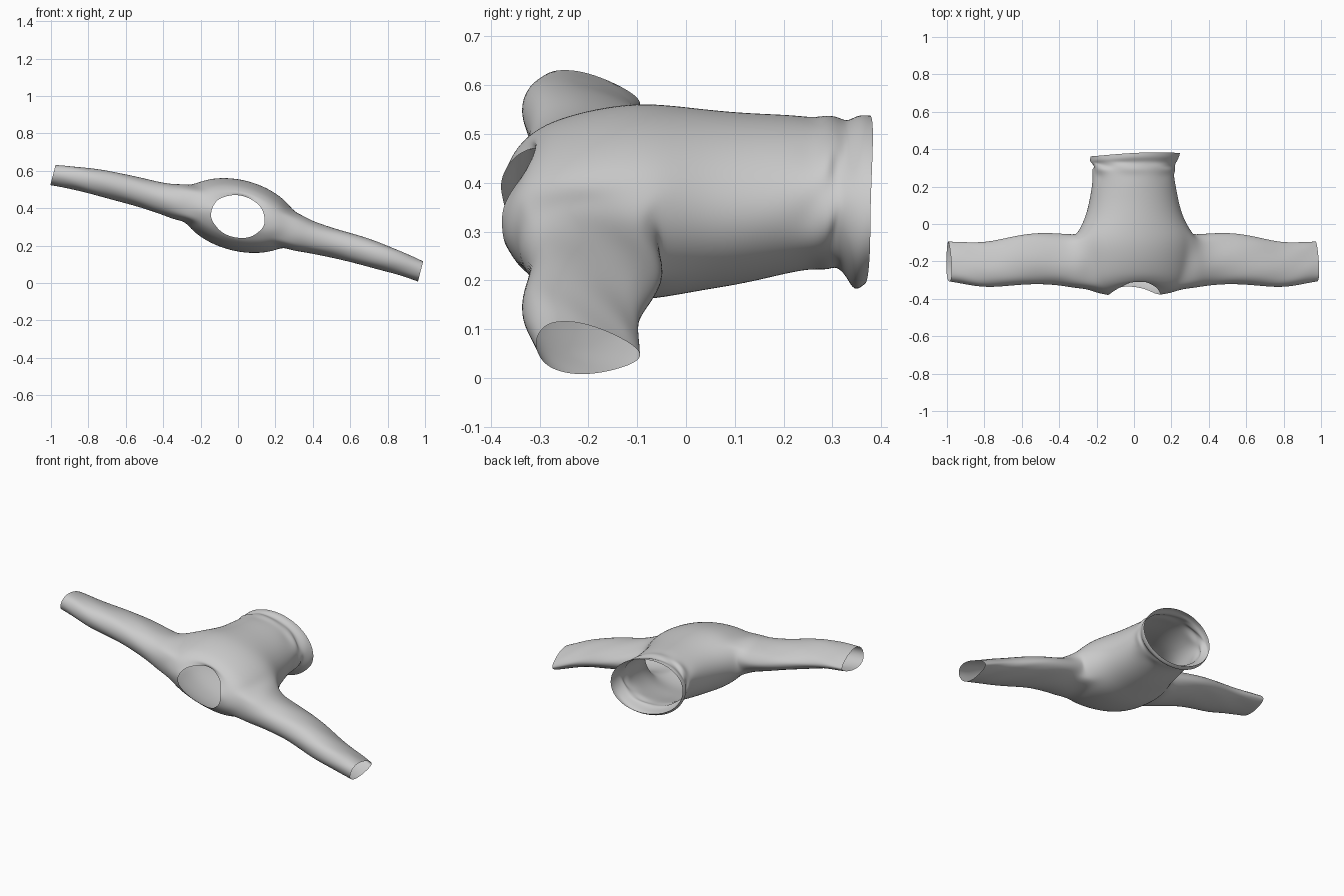
import bpy, bmesh
from math import sin, cos, pi, radians, atan2

if "Cube" in bpy.data.objects:
    bpy.data.objects.remove(bpy.data.objects["Cube"])

TILT, Z0, N = radians(14.7), 0.345, 32
bm = bmesh.new()


def put(u, y, w):
    """Vertex in the garment's own tilted frame (u across, y along, w thickness)."""
    return bm.verts.new((u * cos(TILT) + w * sin(TILT), y, Z0 - u * sin(TILT) + w * cos(TILT)))


# Torso rings: y at sides, half width, half height, centre u, centre w, y pull at top, y pull at bottom, wrinkle
rings = [
    (.370, .244, .167, .002, .022, .012, -.006, 0),
    (.346, .244, .179, -.002, .012, .010, -.004, .002),
    (.328, .232, .152, -.006, .022, .004, 0, .006),
    (.310, .218, .148, -.010, .034, 0, 0, .009),
    (.290, .228, .154, -.010, .034, 0, 0, .008),
    (.262, .221, .150, -.01, .033, 0, 0, .006),
    (.220, .226, .156, -.01, .032, 0, 0, .001),
    (.120, .243, .170, -.006, .022, 0, 0, 0),
    (.030, .268, .180, -.004, .020, 0, 0, 0),
    (-.050, .315, .189, 0, .018, 0, 0, 0),
    (-.110, .325, .191, 0, .016, 0, 0, 0),
    (-.170, .320, .185, 0, .014, 0, 0, 0),
    (-.230, .312, .174, 0, .012, .006, .006, 0),
    (-.295, .296, .157, 0, .012, .022, .016, 0),
    (-.348, .262, .138, 0, .012, .050, .040, 0),
    (-.369, .205, .125, 0, .012, .058, .043, .003),
    (-.379, .146, .113, -.003, .010, .074, .045, .002),
]
ARM0, ARM1, ARMS = 9, 14, 3   # armhole: first ring, last ring, half width in segments

grid, loc = [], {}
for j, (y, a, b, cu, cw, top, bot, wr) in enumerate(rings):
    row = []
    for i in range(N):
        t = 2 * pi * i / N
        pull = (top if sin(t) > 0 else bot) * sin(t) ** 2
        lean = .008 * cos(t) if j < 2 else 0          # hem sits slightly askew
        k = wr * sin(7 * t + 2.1 * j) * abs(cos(t))
        p = (cu + (a + k) * cos(t), y + pull + lean + k * .8, cw + (b + k) * sin(t))
        v = put(*p)
        loc[v] = p
        row.append(v)
    grid.append(row)


def in_armhole(i, j):
    if not ARM0 <= j < ARM1:
        return False
    return any((i - c + ARMS) % N < 2 * ARMS for c in (0, N // 2))


for j in range(len(rings) - 1):
    for i in range(N):
        if not in_armhole(i, j):
            n = (i + 1) % N
            bm.faces.new((grid[j][i], grid[j][n], grid[j + 1][n], grid[j + 1][i]))

# Sleeve stations: u, centre y, half depth y, centre w, half thickness, blend from armhole shape
stations = [
    (.325, -.198, .144, .005, .100, .2),
    (.375, -.193, .142, .002, .089, 0),
    (.450, -.185, .140, 0, .081, 0),
    (.560, -.183, .138, .002, .076, 0),
    (.680, -.198, .132, 0, .074, 0),
    (.790, -.216, .124, -.006, .068, 0),
    (.880, -.215, .118, -.012, .061, 0),
    (.960, -.205, .112, -.022, .056, 0),
    (1.016, -.200, .108, -.030, .053, 0),
]


def sleeve(side):
    c = 0 if side > 0 else N // 2
    # walk the armhole so both sides start on the same face of the garment
    g = lambda i, j: grid[j][(c + i) % N]
    loop = [g(i, ARM0) for i in range(-ARMS, ARMS + 1)]
    loop += [g(ARMS, j) for j in range(ARM0 + 1, ARM1 + 1)]
    loop += [g(i, ARM1) for i in range(ARMS - 1, -ARMS - 1, -1)]
    loop += [g(-ARMS, j) for j in range(ARM1 - 1, ARM0, -1)]
    base = [loc[v] for v in loop]
    ang = [atan2((p[2] - .012) / .10, (p[1] + .19) / .145) for p in base]
    prev = loop
    for n, (u, yc, ry, wc, rw, mix) in enumerate(stations):
        f = n / (len(stations) - 1)
        cur = []
        for p, t in zip(base, ang):
            taper = 1 - (.15 + .25 * f) * cos(t)   # fuller toward the shoulder-side edge
            droop = .012 * f * cos(t)
            q = (yc + ry * cos(t), wc + rw * sin(t) * taper - droop)
            fold = .003 * sin(5 * t + 2.3 * n + side) if 1 < n < 8 else 0
            cur.append(put(side * u, q[0] + (p[1] - q[0]) * mix, q[1] + (p[2] - q[1]) * mix + fold))
        for k in range(len(cur)):
            m = (k + 1) % len(cur)
            bm.faces.new((prev[k], prev[m], cur[m], cur[k]))
        prev = cur


for s in (1, -1):
    sleeve(s)

# Drop the unused vertices inside the armholes and finish the shell
bmesh.ops.delete(bm, geom=[v for v in bm.verts if not v.link_faces], context='VERTS')
bmesh.ops.recalc_face_normals(bm, faces=bm.faces)
mesh = bpy.data.meshes.new("long_sleeved_top")
bm.to_mesh(mesh)
bm.free()
garment = bpy.data.objects.new("long_sleeved_top", mesh)
bpy.context.collection.objects.link(garment)
for f in mesh.polygons:
    f.use_smooth = True
sub = garment.modifiers.new("smooth_cloth", 'SUBSURF')
sub.levels = sub.render_levels = 2
